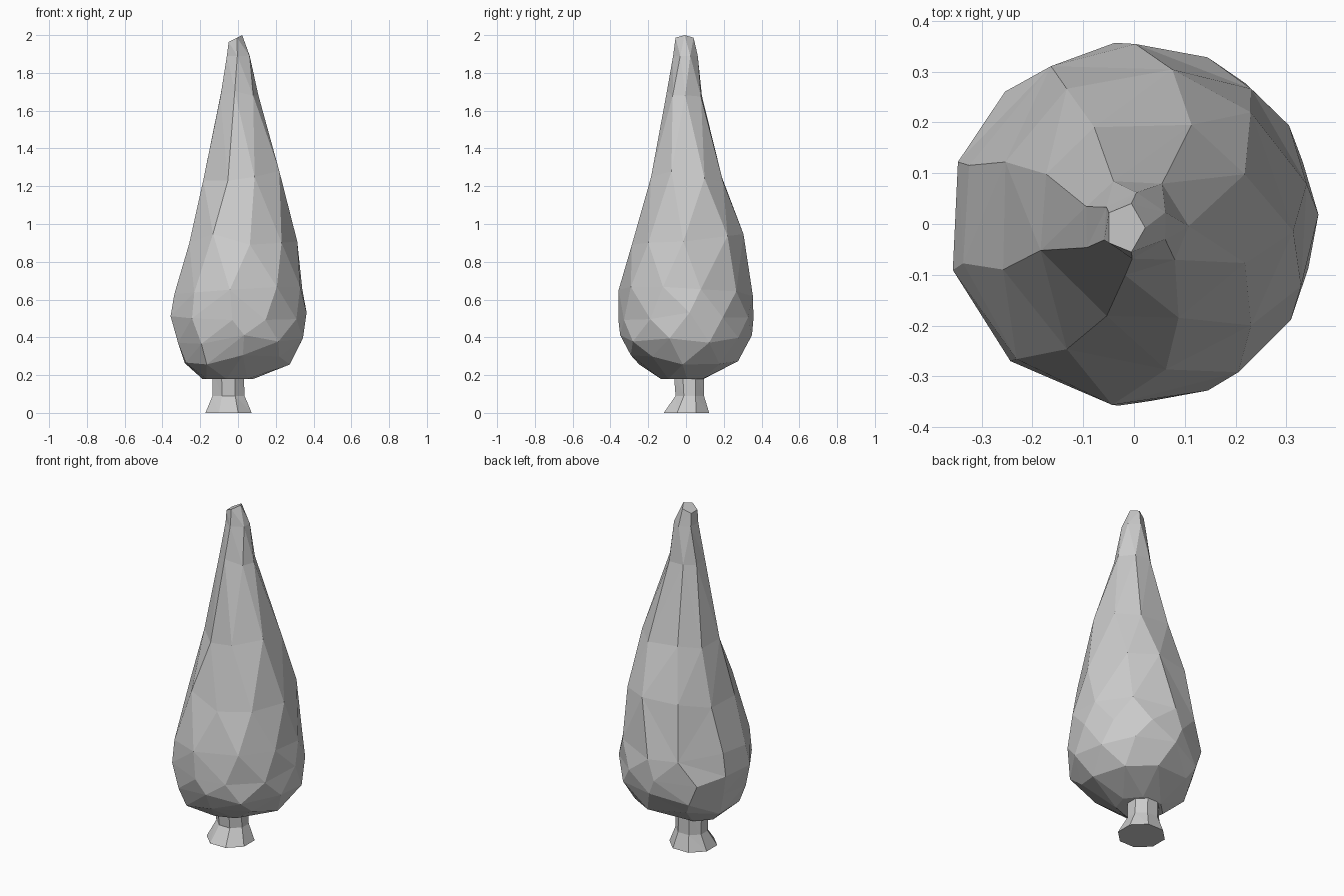
import bpy, bmesh, math, random

if "Cube" in bpy.data.objects:
    bpy.data.objects.remove(bpy.data.objects["Cube"])

random.seed(4)


def loft(name, rings, jitter=0.0, top_tilt=0.0):
    """Skin faceted rings: (z, xmin, xmax, ymin, ymax, sides, phase)."""
    bm = bmesh.new()
    loops = []
    for k, (z, x0, x1, y0, y1, n, phase) in enumerate(rings):
        step = math.tau / n
        inner = 0 < k < len(rings) - 1
        swell = 1 + 0.25 * (1 / math.cos(step / 2) - 1)
        loop = []
        for i in range(n):
            a = (i + phase) * step
            if inner:
                a += random.uniform(-1, 1) * jitter * step
            x = (x0 + x1) / 2 + (x1 - x0) / 2 * swell * math.cos(a)
            y = (y0 + y1) / 2 + (y1 - y0) / 2 * swell * math.sin(a)
            zz = z
            if inner and 0 < k < len(rings) - 2:
                zz += random.uniform(-1, 1) * jitter * 0.25
            if k == len(rings) - 1:
                zz += top_tilt * math.cos(a)
            loop.append((a, bm.verts.new((x, y, zz))))
        loops.append(loop)

    # Zip neighbouring rings together, always advancing the nearer angle
    for low, high in zip(loops, loops[1:]):
        i = j = 0
        n, m = len(low), len(high)
        while i < n or j < m:
            next_low = low[(i + 1) % n][0] + math.tau * ((i + 1) // n)
            next_high = high[(j + 1) % m][0] + math.tau * ((j + 1) // m)
            a, b = low[i % n][1], high[j % m][1]
            if j >= m or (i < n and next_low <= next_high):
                bm.faces.new((a, low[(i + 1) % n][1], b))
                i += 1
            else:
                bm.faces.new((a, high[(j + 1) % m][1], b))
                j += 1
    for loop in (loops[0], loops[-1]):
        bm.faces.new([v for _, v in loop])

    bmesh.ops.dissolve_limit(bm, angle_limit=math.radians(3),
                             verts=bm.verts, edges=bm.edges)
    bmesh.ops.recalc_face_normals(bm, faces=bm.faces)
    mesh = bpy.data.meshes.new(name)
    bm.to_mesh(mesh)
    bm.free()
    obj = bpy.data.objects.new(name, mesh)
    bpy.context.collection.objects.link(obj)
    return obj


# Tall teardrop of foliage with irregular facets
loft("foliage", [
    (0.18, -0.19, 0.08, -0.13, 0.10, 7, 0.2),
    (0.28, -0.29, 0.27, -0.29, 0.28, 9, 0.0),
    (0.39, -0.33, 0.35, -0.345, 0.345, 10, 0.5),
    (0.51, -0.365, 0.36, -0.355, 0.355, 11, 0.0),
    (0.64, -0.34, 0.345, -0.355, 0.35, 10, 0.4),
    (0.92, -0.27, 0.31, -0.285, 0.305, 9, 0.0),
    (1.25, -0.19, 0.235, -0.19, 0.21, 8, 0.5),
    (1.68, -0.10, 0.105, -0.10, 0.09, 7, 0.1),
    (1.89, -0.063, 0.065, -0.066, 0.06, 6, 0.5),
    (1.98, -0.055, 0.02, -0.055, 0.04, 5, 0.0),
], jitter=0.12, top_tilt=0.02)

# Short flared trunk, set off-centre, reaching into the foliage
loft("trunk", [
    (0.0, -0.18, 0.08, -0.125, 0.13, 8, 0.5),
    (0.09, -0.14, 0.04, -0.06, 0.10, 8, 0.5),
    (0.22, -0.14, 0.035, -0.07, 0.10, 8, 0.5),
])
